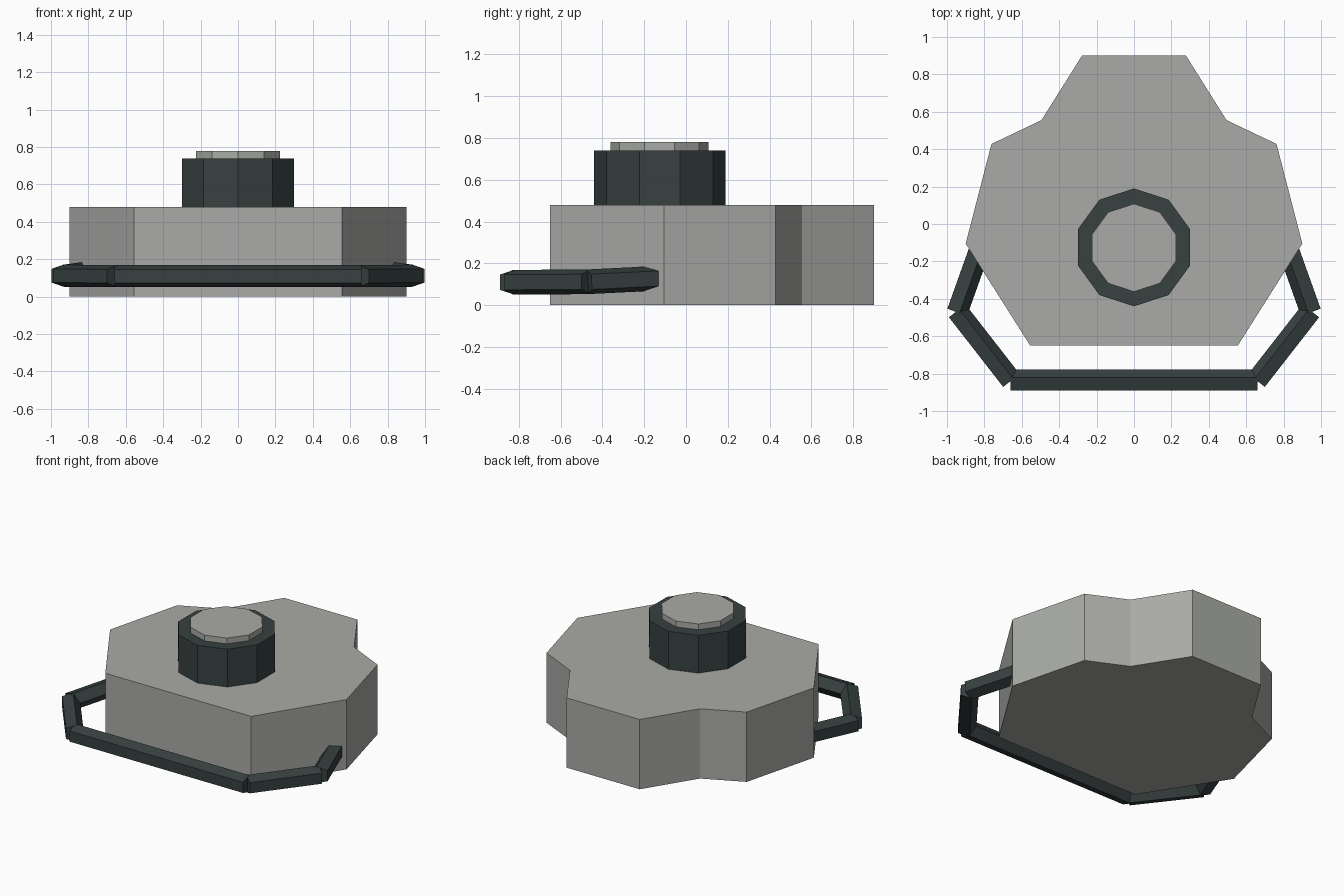
import bpy, bmesh, math
from mathutils import Vector

cube = bpy.data.objects.get("Cube")
if cube:
    bpy.data.objects.remove(cube, do_unlink=True)


def material(name, rgb):
    mat = bpy.data.materials.new(name)
    mat.use_nodes = True
    mat.diffuse_color = (*rgb, 1)
    mat.node_tree.nodes["Principled BSDF"].inputs["Base Color"].default_value = (*rgb, 1)
    return mat


grey = material("warm grey", (0.40, 0.41, 0.385))
dark = material("dark slate", (0.038, 0.052, 0.052))


def prism(name, ring, offset, mat):
    """Flat-faced solid made by sweeping a closed ring along an offset."""
    bm = bmesh.new()
    face = bm.faces.new([bm.verts.new(p) for p in ring])
    new = bmesh.ops.extrude_face_region(bm, geom=[face])["geom"]
    verts = [v for v in new if isinstance(v, bmesh.types.BMVert)]
    bmesh.ops.translate(bm, verts=verts, vec=offset)
    bmesh.ops.recalc_face_normals(bm, faces=bm.faces)
    mesh = bpy.data.meshes.new(name)
    bm.to_mesh(mesh)
    bm.free()
    mesh.materials.append(mat)
    obj = bpy.data.objects.new(name, mesh)
    bpy.context.collection.objects.link(obj)
    return obj


def ngon(center, radius, sides, u, v):
    """Regular ring of points whose first corner lies along u."""
    angles = [math.tau * i / sides for i in range(sides)]
    return [center + radius * (math.cos(a) * u + math.sin(a) * v) for a in angles]


X, Y, Z = Vector((1, 0, 0)), Vector((0, 1, 0)), Vector((0, 0, 1))

# Body: mirrored outline, extruded upward
half = [(0.555, -0.65), (0.9, -0.105), (0.762, 0.428), (0.495, 0.555), (0.278, 0.9)]
outline = half + [(-x, y) for x, y in reversed(half)]
prism("body", [Vector((x, y, 0)) for x, y in outline], Z * 0.48, grey)

# Knob and its raised cap
prism("knob", ngon(Vector((0, -0.125, 0.48)), 0.315, 10, Y, X), Z * 0.26, dark)
prism("knob_cap", ngon(Vector((0, -0.127, 0.74)), 0.235, 10, Y, X), Z * 0.04, grey)


# Handle: five-sided bars with the flat side facing outward
def bar(name, a, b):
    along = (b - a).normalized()
    outward = along.cross(Z).normalized()
    prism(name, ngon(a, 0.062, 5, -outward, outward.cross(along)), b - a, dark)


corner = Vector((0.66, -0.84, 0.11))
elbow = Vector((0.95, -0.468, 0.112))
tip = Vector((0.835, -0.146, 0.128))


def flip(p):
    return Vector((-p.x, p.y, p.z))


bar("handle_front", flip(corner), corner)
for start, end, part in ((corner, elbow, "corner"), (elbow, tip, "arm")):
    bar("handle_left_" + part, start, end)
    bar("handle_right_" + part, flip(end), flip(start))
